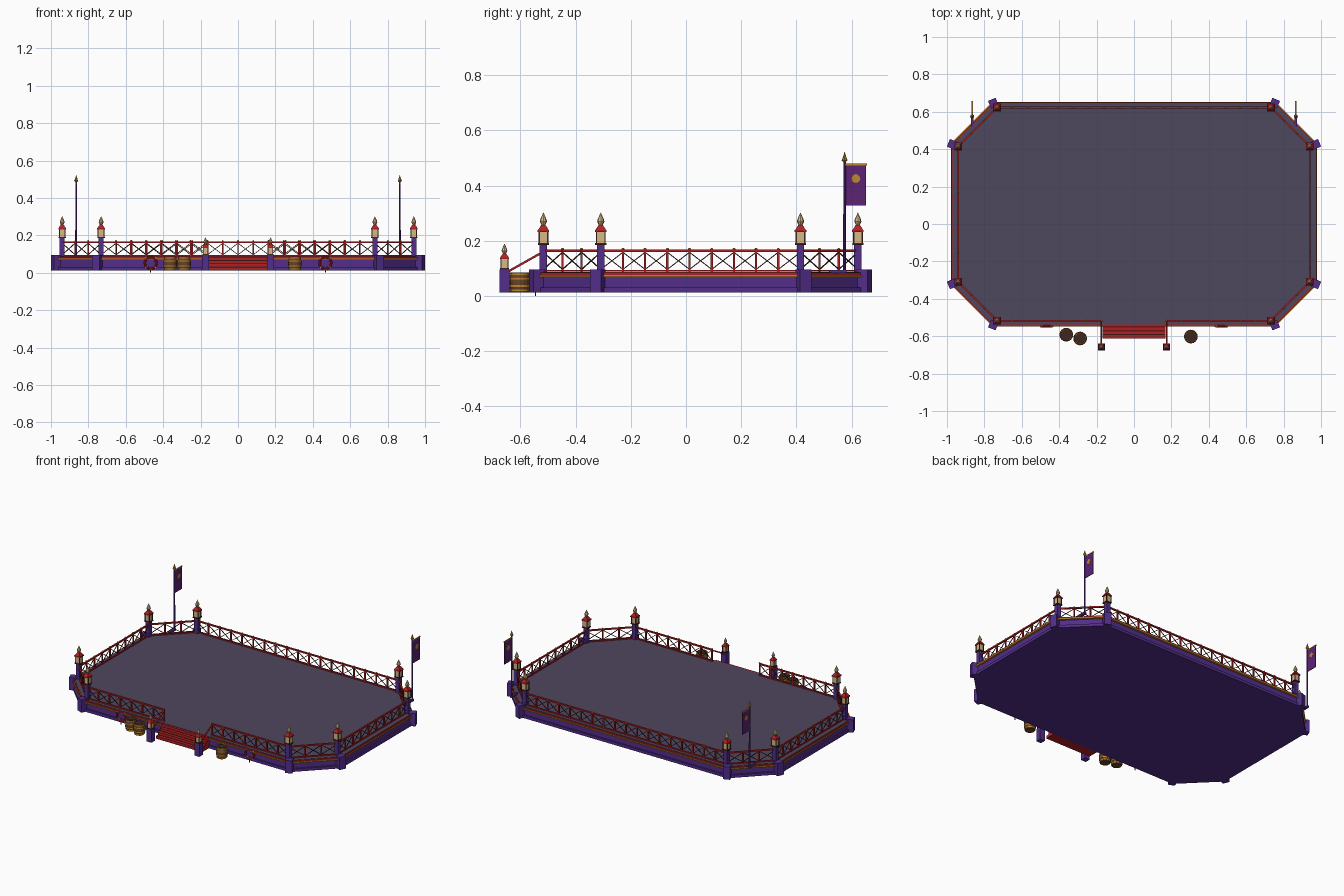
import bpy, bmesh, math
from mathutils import Vector, Matrix

if "Cube" in bpy.data.objects:
    bpy.data.objects.remove(bpy.data.objects["Cube"])

def srgb(r, g, b):
    f = lambda c: c / 12.92 if c <= 0.04045 else ((c + 0.055) / 1.055) ** 2.4
    return (f(r / 255), f(g / 255), f(b / 255), 1)

MATS = {}
for n, c in {"purple": (82, 45, 138), "deck_grey": (79, 71, 95), "red": (176, 32, 36),
             "gold": (190, 135, 45), "dark_brown": (62, 38, 30), "barrel_brown": (104, 66, 42),
             "cream": (214, 184, 134), "flag_violet": (92, 34, 116)}.items():
    m = bpy.data.materials.new(n)
    m.diffuse_color = srgb(*c)
    m.use_nodes = True
    m.node_tree.nodes["Principled BSDF"].inputs["Base Color"].default_value = m.diffuse_color
    MATS[n] = m

CY, BOT, DECK = 0.053, 0.012, 0.085

class Part:
    """Collects primitives of one colour or several into one named object."""
    def __init__(self, name):
        self.name, self.bm, self.mats = name, bmesh.new(), []

    def paint(self, verts, mat, smooth=False):
        if mat not in self.mats:
            self.mats.append(mat)
        for f in {f for v in verts for f in v.link_faces}:
            f.material_index = self.mats.index(mat)
            f.smooth = smooth

    def box(self, c, s, mat, rot=0.0):
        M = Matrix.Translation(c) @ Matrix.Rotation(rot, 4, 'Z') @ Matrix.Diagonal((*s, 1))
        self.paint(bmesh.ops.create_cube(self.bm, size=1, matrix=M)["verts"], mat)

    def cone(self, x, y, z0, z1, r0, r1, mat, n=4, rot=math.pi / 4):
        M = Matrix.Translation((x, y, (z0 + z1) / 2)) @ Matrix.Rotation(rot, 4, 'Z')
        v = bmesh.ops.create_cone(self.bm, cap_ends=True, segments=n, radius1=r0,
                                  radius2=r1, depth=z1 - z0, matrix=M)["verts"]
        self.paint(v, mat)

    def lathe(self, x, y, prof, mat, n=10):
        for (r0, z0), (r1, z1) in zip(prof, prof[1:]):
            self.cone(x, y, z0, z1, r0, r1, mat, n, 0)

    def beam(self, p, q, w, mat):
        p, q = Vector(p), Vector(q)
        M = (Matrix.Translation((p + q) / 2) @ (q - p).to_track_quat('Z', 'Y').to_matrix().to_4x4()
             @ Matrix.Diagonal((w, w, (q - p).length, 1)))
        self.paint(bmesh.ops.create_cube(self.bm, size=1, matrix=M)["verts"], mat)

    def prism(self, pts, z0, z1, mat):
        lo = [self.bm.verts.new((x, y, z0)) for x, y in pts]
        hi = [self.bm.verts.new((x, y, z1)) for x, y in pts]
        self.bm.faces.new(lo[::-1])
        self.bm.faces.new(hi)
        for i in range(len(pts)):
            j = (i + 1) % len(pts)
            self.bm.faces.new((lo[i], lo[j], hi[j], hi[i]))
        self.paint(lo + hi, mat)

    def done(self):
        me = bpy.data.meshes.new(self.name)
        self.bm.to_mesh(me)
        self.bm.free()
        for m in self.mats:
            me.materials.append(MATS[m])
        ob = bpy.data.objects.new(self.name, me)
        bpy.context.collection.objects.link(ob)
        return ob

def octagon(hx, hy, c):
    return [(x, y + CY) for x, y in ((hx, -hy + c), (hx, hy - c), (hx - c, hy), (-hx + c, hy),
            (-hx, hy - c), (-hx, -hy + c), (-hx + c, -hy), (hx - c, -hy))]

OUT, RAIL = octagon(0.972, 0.593, 0.22), octagon(0.94, 0.57, 0.208)

# Platform: stepped base, wall, gold and red trims, grey deck
p = Part("platform_base")
p.prism(octagon(0.976, 0.597, 0.221), BOT, 0.03, "purple")
p.prism(octagon(0.966, 0.587, 0.218), 0.03, 0.07, "purple")
p.done()
p = Part("platform_trim")
p.prism(octagon(0.979, 0.600, 0.222), 0.068, 0.075, "gold")
p.prism(octagon(0.975, 0.596, 0.221), 0.075, 0.084, "red")
p.done()
p = Part("deck")
p.prism(octagon(0.970, 0.591, 0.220), 0.083, DECK + 0.001, "deck_grey")
p.done()

# Corner blocks turned to face outwards
p = Part("corner_blocks")
for i, (x, y) in enumerate(OUT):
    a = math.radians((-22.5, 22.5, 67.5, 112.5, 157.5, 202.5, 247.5, 292.5)[i])
    p.box((x, y, (BOT + 0.095) / 2), (0.044, 0.044, 0.095 - BOT), "purple", a)
p.done()

def lantern(p, x, y, z, s):
    """Framed lantern with red roof and flame finial, s = scale."""
    p.box((x, y, z + 0.003 * s), (0.040 * s, 0.040 * s, 0.006 * s), "dark_brown")
    p.box((x, y, z + 0.026 * s), (0.031 * s, 0.031 * s, 0.042 * s), "cream")
    for i in (-1, 1):
        for j in (-1, 1):
            p.box((x + i * 0.0155 * s, y + j * 0.0155 * s, z + 0.026 * s),
                  (0.005 * s, 0.005 * s, 0.042 * s), "dark_brown")
    p.box((x, y, z + 0.050 * s), (0.042 * s, 0.042 * s, 0.007 * s), "red")
    p.cone(x, y, z + 0.053 * s, z + 0.072 * s, 0.028 * s, 0.011 * s, "red")
    p.lathe(x, y, [(r * s, z + h * s) for r, h in
                   ((0.006, 0.07), (0.013, 0.084), (0.011, 0.093), (0.0005, 0.117))], "cream", 8)

# Lantern posts at the rail corners and small ones beside the stairs
p = Part("lantern_posts")
for x, y in RAIL:
    p.box((x, y, 0.135), (0.027, 0.027, 0.10), "purple")
    lantern(p, x, y, 0.185, 1.0)
for sx in (-1, 1):
    p.box((sx * 0.174, -0.658, (BOT + 0.096) / 2), (0.036, 0.036, 0.096 - BOT), "purple")
    lantern(p, sx * 0.174, -0.658, 0.096, 0.8)
p.done()

# Railing runs: posts, knobs, top and bottom rails, cross braces
p = Part("railing")
def railing(a, b, n, end=False):
    a, b = Vector((*a, 0)), Vector((*b, 0))
    up = lambda v, z: Vector((v.x, v.y, z))
    p.beam(up(a, 0.163), up(b, 0.163), 0.009, "red")
    p.beam(up(a, 0.091), up(b, 0.091), 0.007, "red")
    for i in range(n):
        u, v = a.lerp(b, i / n), a.lerp(b, (i + 1) / n)
        p.beam(up(u, 0.096), up(v, 0.158), 0.0035, "dark_brown")
        p.beam(up(u, 0.158), up(v, 0.096), 0.0035, "dark_brown")
        if i < n - 1 or end:
            p.beam(up(v, DECK), up(v, 0.166), 0.008, "red")
            p.lathe(v.x, v.y, [(0.004, 0.166), (0.006, 0.170), (0.002, 0.174)], "gold", 6)

for i, n in enumerate((9, 3, 18, 3, 9, 3)):
    railing(RAIL[i], RAIL[i + 1], n)
railing(RAIL[7], RAIL[0], 3)
for sx in (-1, 1):
    railing((sx * 0.732, CY - 0.57), (sx * 0.174, CY - 0.57), 7, True)
    # sloping stair handrail
    p.beam((sx * 0.174, -0.517, 0.160), (sx * 0.174, -0.645, 0.088), 0.008, "red")
p.done()

# Stairs
p = Part("stairs")
for i in range(4):
    y0, top = -0.552 - 0.02 * i, 0.084 - 0.018 * i
    p.box((0, (y0 - 0.53) / 2, (BOT + top) / 2), (0.336, abs(y0 + 0.53), top - BOT), "red")
    p.box((0, y0 - 0.0005, top - 0.0165), (0.336, 0.002, 0.002), "dark_brown")
p.done()

# Barrels with gold hoops
p = Part("barrels")
for x, y in ((-0.362, -0.592), (-0.288, -0.612), (0.304, -0.602)):
    p.lathe(x, y, [(0.030, BOT), (0.035, 0.033), (0.036, 0.049), (0.035, 0.065), (0.030, 0.084)],
            "barrel_brown", 16)
    for z, r in ((0.020, 0.0335), (0.036, 0.0368), (0.062, 0.0368), (0.078, 0.0335)):
        p.cone(x, y, z - 0.003, z + 0.003, r, r, "gold", 16, 0)
    p.cone(x, y, 0.084, 0.0855, 0.027, 0.027, "dark_brown", 16, 0)
p.done()

# Red rings hung on the front wall, with gold bands and a small strap
for side, sx in (("left", -1), ("right", 1)):
    x, y, z = sx * 0.467, -0.546, 0.053
    bpy.ops.mesh.primitive_torus_add(location=(x, y, z), rotation=(math.pi / 2, 0, 0),
                                     major_segments=24, minor_segments=8,
                                     major_radius=0.031, minor_radius=0.0065)
    ob = bpy.context.object
    ob.name = side + "_wall_ring"
    ob.data.materials.append(MATS["red"])
    bpy.ops.object.shade_smooth_by_angle()
    p = Part(side + "_ring_bands")
    for k in range(4):
        a = math.radians(45 + 90 * k)
        d = Vector((math.cos(a), 0, math.sin(a)))
        c = Vector((x, y, z))
        p.beam(c + d * 0.0235, c + d * 0.0385, 0.009, "cream")
    p.box((x, y, 0.009), (0.005, 0.004, 0.018), "dark_brown")
    p.done()

# Flagpoles with hanging banners and a plain sunburst on both sides
for side, sx in (("left", -1), ("right", 1)):
    x, y = sx * 0.865, 0.575
    p = Part(side + "_flagpole")
    p.cone(x, y, 0.085, 0.49, 0.0055, 0.0045, "purple", 8, 0)
    p.lathe(x, y, [(0.004, 0.484), (0.011, 0.492), (0.008, 0.497), (0.0005, 0.522)], "gold", 8)
    p.box((x, 0.55, 0.088), (0.014, 0.065, 0.012), "purple")
    p.beam((x, y - 0.004, 0.476), (x, 0.657, 0.476), 0.006, "gold")
    p.done()
    p = Part(side + "_banner")
    p.box((x, 0.616, 0.402), (0.004, 0.073, 0.148), "flag_violet")
    p.box((x, 0.616, 0.330), (0.005, 0.073, 0.003), "purple")
    for k in range(4):
        M = (Matrix.Translation((x, 0.616, 0.425)) @ Matrix.Rotation(k * math.pi / 8, 4, 'X')
             @ Matrix.Diagonal((0.008, 0.024, 0.024, 1)))
        p.paint(bmesh.ops.create_cube(p.bm, size=1, matrix=M)["verts"], "gold")
    p.done()
